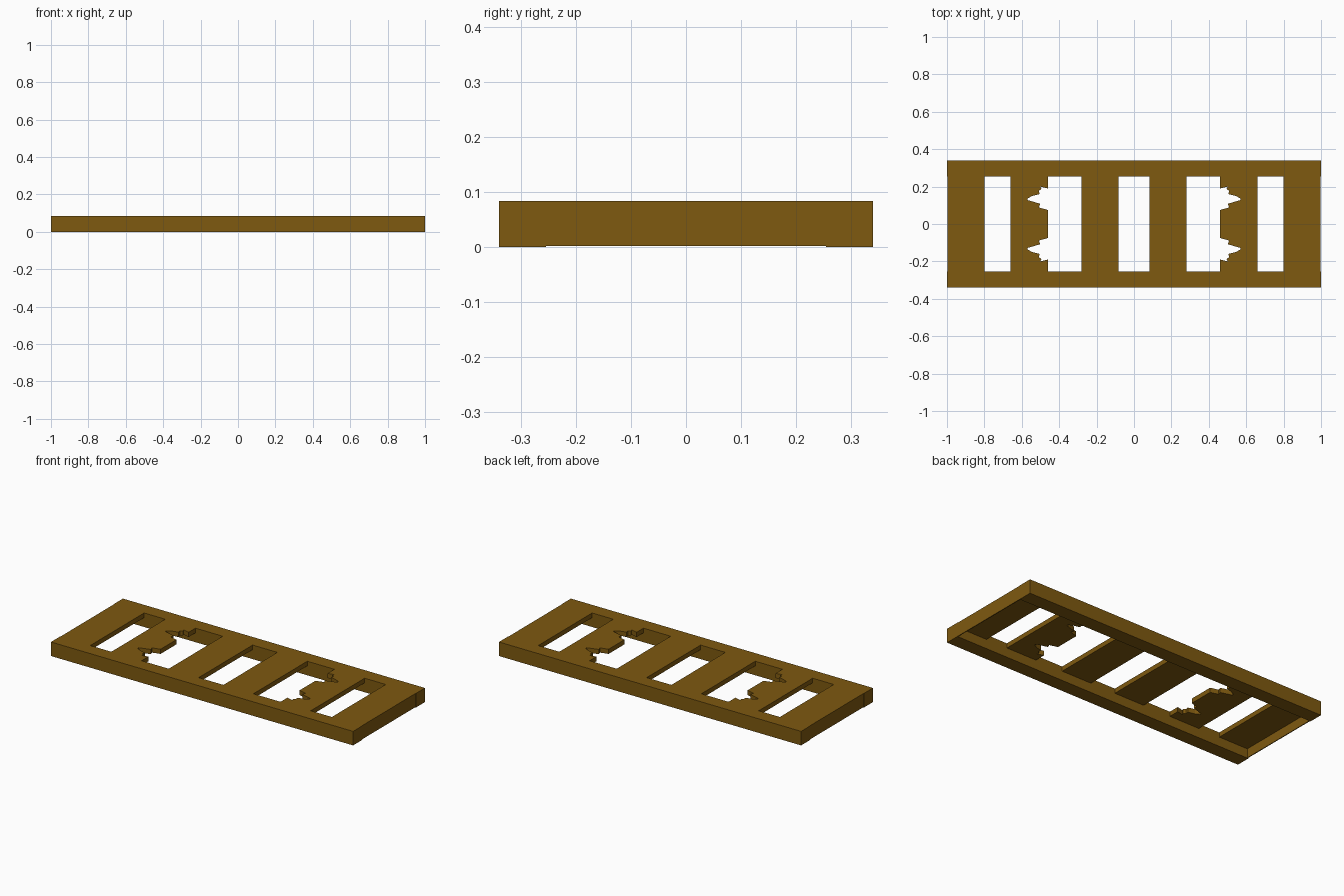
import bpy, bmesh

if "Cube" in bpy.data.objects:
    bpy.data.objects.remove(bpy.data.objects["Cube"])

wood = bpy.data.materials.new("wood")
wood.diffuse_color = (0.21, 0.10, 0.005, 1)
wood.use_nodes = True
wood.node_tree.nodes["Principled BSDF"].inputs["Base Color"].default_value = wood.diffuse_color

H = 0.084      # overall height
T = 0.028      # slat thickness
YI, YO = 0.255, 0.34   # inner and outer edges of the rails


def prism(name, outline, z0, z1):
    """Extrude a plan outline from z0 up to z1."""
    bm = bmesh.new()
    face = bm.faces.new([bm.verts.new((x, y, z0)) for x, y in outline])
    ext = bmesh.ops.extrude_face_region(bm, geom=[face])
    verts = [v for v in ext["geom"] if isinstance(v, bmesh.types.BMVert)]
    bmesh.ops.translate(bm, verts=verts, vec=(0, 0, z1 - z0))
    bmesh.ops.recalc_face_normals(bm, faces=bm.faces)
    mesh = bpy.data.meshes.new(name)
    bm.to_mesh(mesh)
    bm.free()
    mesh.materials.append(wood)
    ob = bpy.data.objects.new(name, mesh)
    bpy.context.collection.objects.link(ob)
    return ob


def rect(x0, x1, y0, y1):
    return [(x0, y0), (x1, y0), (x1, y1), (x0, y1)]


# Long side rails
for s, side in ((-1, "front"), (1, "back")):
    prism(side + "_rail", rect(-1, 1, min(s * YI, s * YO), max(s * YI, s * YO)), 0, H)

# Splintered notch on the inner edge of the broken slats
notch = [(0.46, 0.075), (0.508, 0.088), (0.502, 0.108), (0.535, 0.118),
         (0.57, 0.128), (0.568, 0.137), (0.545, 0.15), (0.505, 0.16),
         (0.508, 0.178), (0.495, 0.187), (0.50, 0.20), (0.46, 0.19)]
broken = [(0.66, -YI), (0.66, YI), (0.46, YI)] + notch[::-1]
broken += [(x, -y) for x, y in notch] + [(0.46, -YI)]

# Cross slats and end boards, mirrored left and right
for s, side in ((-1, "left"), (1, "right")):
    def flip(pts):
        return [(s * x, y) for x, y in pts]
    prism(side + "_end_slat", flip(rect(0.80, 0.998, -YI, YI)), H - T, H)
    prism(side + "_broken_slat", flip(broken), H - T, H)
    prism(side + "_middle_slat", flip(rect(0.082, 0.28, -YI, YI)), H - T, H)
    prism(side + "_end_board", flip(rect(0.993, 0.998, -YI, YI)), 0.002, H - T)
